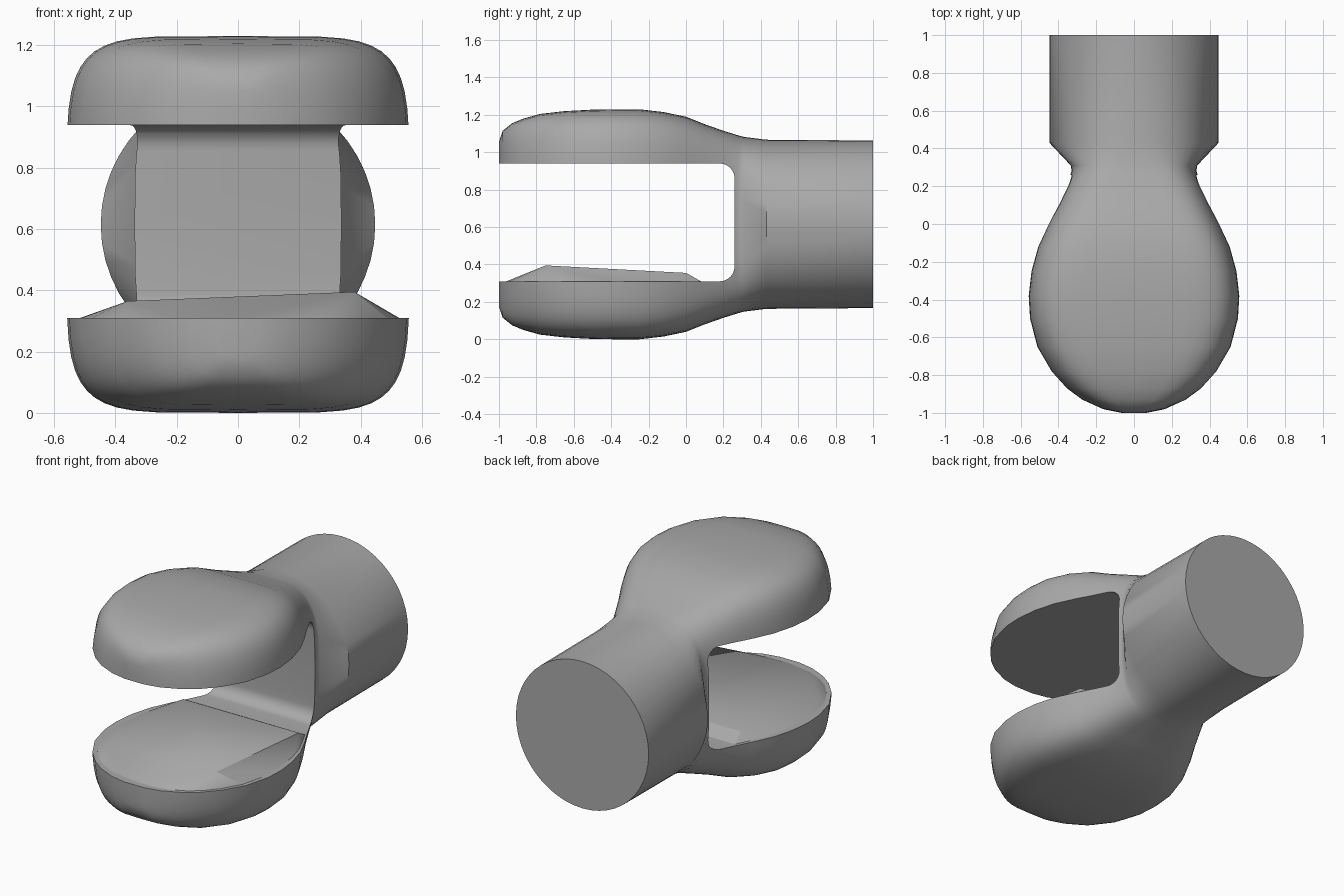
import bpy, bmesh, math
from mathutils import Vector

if "Cube" in bpy.data.objects:
    bpy.data.objects.remove(bpy.data.objects["Cube"], do_unlink=True)

MID = 0.615      # height of the long axis
SIDES = 48

grey = bpy.data.materials.new("plain grey")
grey.use_nodes = True
COLOUR = (0.4, 0.4, 0.4, 1)
grey.diffuse_color = COLOUR
grey.node_tree.nodes["Principled BSDF"].inputs["Base Color"].default_value = COLOUR


def finish(bm, name):
    bmesh.ops.recalc_face_normals(bm, faces=bm.faces)
    mesh = bpy.data.meshes.new(name)
    bm.to_mesh(mesh)
    bm.free()
    mesh.materials.append(grey)
    obj = bpy.data.objects.new(name, mesh)
    bpy.context.collection.objects.link(obj)
    return obj


def smooth(obj, angle):
    bpy.ops.object.select_all(action='DESELECT')
    obj.select_set(True)
    bpy.context.view_layer.objects.active = obj
    bpy.ops.object.shade_smooth_by_angle(angle=math.radians(angle))


def oval(t, power):
    c, s = math.cos(t), math.sin(t)
    return (math.copysign(abs(c) ** (2 / power), c),
            math.copysign(abs(s) ** (2 / power), s))


# Body: stations of y, half width, half height, squareness
stations = [
    (-1.0, .07, .44, 4), (-.98, .17, .5, 4), (-.93, .28, .54, 4.3),
    (-.87, .36, .565, 4.6), (-.78, .44, .59, 5), (-.65, .515, .605, 5.3),
    (-.5, .553, .613, 5.5), (-.38, .56, .615, 5.5), (-.25, .545, .615, 5.5),
    (-.12, .51, .6, 5.3), (0, .455, .575, 5), (.1, .405, .535, 4.6),
    (.2, .36, .5, 4.2), (.28, .33, .475, 3.6), (.31, .335, .467, 3.2),
    (.43, .448, .452, 2), (1, .448, .448, 2)]
bm = bmesh.new()
rings = []
for y, w, h, p in stations:
    ring = []
    for i in range(SIDES):
        a, b = oval(2 * math.pi * i / SIDES, p)
        ring.append(bm.verts.new((a * w, y, MID + b * h)))
    rings.append(ring)
for r, q in zip(rings, rings[1:]):
    for i in range(SIDES):
        j = (i + 1) % SIDES
        bm.faces.new((r[i], r[j], q[j], q[i]))
bm.faces.new(rings[0])
bm.faces.new(rings[-1])
fork = finish(bm, "fork_body")

# Slot: side profile with rounded inner corners, pushed through sideways
FLOOR, ROOF, END, R = .31, .94, .26, .08
profile = [(-1.3, FLOOR)]
for z, start in ((FLOOR + R, -90), (ROOF - R, 0)):
    for k in range(7):
        a = math.radians(start + 15 * k)
        profile.append((END - R + R * math.cos(a), z + R * math.sin(a)))
profile.append((-1.3, ROOF))
bm = bmesh.new()
side = bm.faces.new([bm.verts.new((-1, y, z)) for y, z in profile])
ext = bmesh.ops.extrude_face_region(bm, geom=[side])
bmesh.ops.translate(bm, vec=(2, 0, 0),
                    verts=[v for v in ext["geom"] if isinstance(v, bmesh.types.BMVert)])
cutter = finish(bm, "slot_cutter")
cutter.hide_render = True

cut = fork.modifiers.new("slot", 'BOOLEAN')
cut.operation = 'DIFFERENCE'
cut.solver = 'EXACT'
cut.object = cutter
bpy.context.view_layer.objects.active = fork
bpy.ops.object.modifier_apply(modifier=cut.name)
bpy.data.objects.remove(cutter, do_unlink=True)
smooth(fork, 35)

# Low sloping crown on the lower prong
bm = bmesh.new()
for y, w, h, p in stations:
    if y <= .1:
        for s in (-1, 1):
            bm.verts.new((s * w * .97, y * .985, FLOOR - .01))
for point in ((.38, -.75, .395), (-.36, -.72, .365), (.41, 0, .355), (-.37, 0, .352)):
    bm.verts.new(Vector(point))
bmesh.ops.convex_hull(bm, input=bm.verts)
crown = finish(bm, "lower_prong_crown")
smooth(crown, 20)
